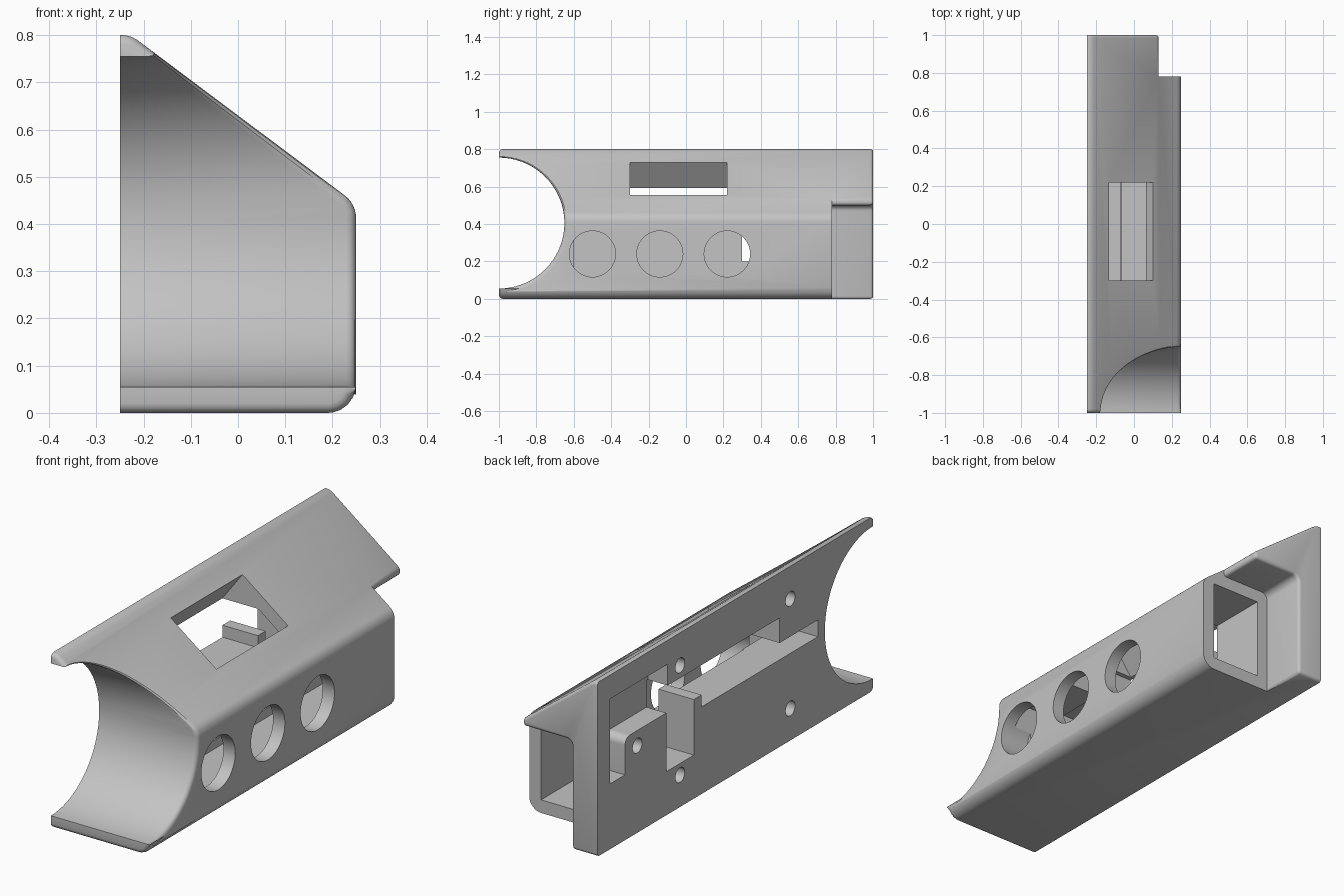
import bpy, bmesh, math
from mathutils import Vector

cube = bpy.data.objects.get("Cube")
if cube:
    bpy.data.objects.remove(cube, do_unlink=True)

grey = bpy.data.materials.new("plain grey")
grey.use_nodes = True
grey.diffuse_color = (0.55, 0.55, 0.55, 1)
grey.node_tree.nodes["Principled BSDF"].inputs["Base Color"].default_value = (0.55, 0.55, 0.55, 1)


def outline(corners, steps=6):
    """Polygon from (a, b[, radius]) corners, rounding those with a radius."""
    pts = []
    for i, c in enumerate(corners):
        p = Vector(c[:2])
        if len(c) == 2:
            pts.append(p)
            continue
        u = (Vector(corners[i - 1][:2]) - p).normalized()
        v = (Vector(corners[(i + 1) % len(corners)][:2]) - p).normalized()
        half = u.angle(v) / 2
        centre = p + (u + v).normalized() * c[2] / math.sin(half)
        start = p + u * c[2] / math.tan(half) - centre
        end = p + v * c[2] / math.tan(half) - centre
        for k in range(steps + 1):
            pts.append(centre + start.lerp(end, k / steps).normalized() * c[2])
    return pts


def prism(name, pts, axis, lo, hi):
    """Closed solid from an (x, z) outline along y, or a (y, z) outline along x."""
    bm = bmesh.new()
    rings = []
    for d in (lo, hi):
        rings.append([bm.verts.new((p[0], d, p[1]) if axis == "y" else (d, p[0], p[1])) for p in pts])
    near, far = rings
    bm.faces.new(near)
    bm.faces.new(far[::-1])
    for i in range(len(pts)):
        bm.faces.new((near[i - 1], far[i - 1], far[i], near[i]))
    bmesh.ops.recalc_face_normals(bm, faces=bm.faces[:])
    mesh = bpy.data.meshes.new(name)
    bm.to_mesh(mesh)
    bm.free()
    mesh.materials.append(grey)
    ob = bpy.data.objects.new(name, mesh)
    bpy.context.scene.collection.objects.link(ob)
    return ob


def circle(a, b, r, n=48):
    return [(a + r * math.cos(2 * math.pi * k / n), b + r * math.sin(2 * math.pi * k / n)) for k in range(n)]


def rect(a0, a1, b0, b1):
    return [(a0, b0), (a1, b0), (a1, b1), (a0, b1)]


def cut(pts, axis, lo, hi):
    """Subtract a prism from the housing and discard the cutter."""
    cutter = prism("cutter", pts, axis, lo, hi)
    cutter.hide_render = True
    mod = housing.modifiers.new("cut", "BOOLEAN")
    mod.operation, mod.solver, mod.object = "DIFFERENCE", "EXACT", cutter
    bpy.context.view_layer.update()
    done = housing.evaluated_get(bpy.context.evaluated_depsgraph_get())
    mesh = bpy.data.meshes.new_from_object(done)
    housing.modifiers.clear()
    housing.data = mesh
    bpy.data.objects.remove(cutter, do_unlink=True)


def soften(rule, width):
    """Round the sharp convex edges picked by the rule."""
    bm = bmesh.new()
    bm.from_mesh(housing.data)
    bmesh.ops.remove_doubles(bm, verts=bm.verts[:], dist=0.0001)
    edges = [e for e in bm.edges if len(e.link_faces) == 2 and e.is_convex
             and e.calc_face_angle(0) > 0.5
             and max(v.co.x for v in e.verts) > -0.249
             and rule([v.co for v in e.verts])]
    bmesh.ops.bevel(bm, geom=edges, offset=width, segments=3, profile=0.5,
                    affect="EDGES", clamp_overlap=False, loop_slide=False)
    bm.to_mesh(housing.data)
    bm.free()


# Outer shell with a sloped top
housing = prism("housing", outline([(-0.25, 0), (0.25, 0, 0.06), (0.25, 0.4425, 0.06),
                                    (-0.227, 0.8, 0.06), (-0.25, 0.8)]), "y", -1, 1)

# Round scoop at the front
cut(circle(-1, 0.405, 0.35, 72), "x", -0.4, 0.4)

# Step at the back that leaves a plate and an overhanging lip
cut(outline([(-0.12, -0.1), (0.4, -0.1), (0.4, 0.9), (0.13, 0.9), (0.13, 0.5),
             (-0.12, 0.5, 0.03)]), "y", 0.78, 1.1)

# Inner bay, open at the back, with a raised ceiling below the slope
cut(rect(-0.064, 0.19, 0.06, 0.44), "y", -0.6, 0.85)
cut([(-0.07, 0.1), (0.188, 0.1), (0.188, 0.41), (-0.045, 0.588), (-0.07, 0.588)], "y", -0.32, 0.5)

# Stepped pocket in the flat side
cut([(-0.6, 0.4), (0.244, 0.4), (0.244, 0.455), (0.3, 0.455), (0.3, 0.2), (0.5, 0.2),
     (0.5, 0.592), (-0.322, 0.592), (-0.322, 0.477), (-0.6, 0.477)], "x", -0.3, -0.055)

# Shallow recess around a rounded boss
cut(outline([(0.49, 0.47), (0.8, 0.47, 0.035), (0.8, 0.3),
             (0.91, 0.3), (0.91, 0.69), (0.49, 0.69)]), "x", -0.3, -0.15)

# Window square to the slope
n = Vector((0.6, 0.8))
high, low = Vector((-0.13, 0.73)), Vector((0.1, 0.555))
cut([high + n * 0.1, low + n * 0.1, low - n * 0.12, high - n * 0.185], "y", -0.3, 0.22)

# Three round side openings
for y in (-0.5, -0.14, 0.22):
    cut(circle(y, 0.24, 0.123), "x", 0.1, 0.4)

# Screw holes in the flat side
for y, z in ((-0.4, 0.65), (0.4, 0.65), (-0.4, 0.147), (0.4, 0.147), (0.71, 0.4)):
    cut(circle(y, z, 0.034, 24), "x", -0.3, -0.13)

# Softened scoop rim and back edges
soften(lambda c: max(p.y for p in c) < -0.64
       and not all(p.y < -0.999 and abs(p.z - 0.405) < 0.36 for p in c), 0.02)
soften(lambda c: min(p.y for p in c) > 0.77 and max(p.y for p in c) > 0.95, 0.014)

# Smooth rounded areas while keeping edges crisp
bpy.ops.object.select_all(action="DESELECT")
housing.select_set(True)
bpy.context.view_layer.objects.active = housing
bpy.ops.object.shade_smooth_by_angle(angle=math.radians(32))
